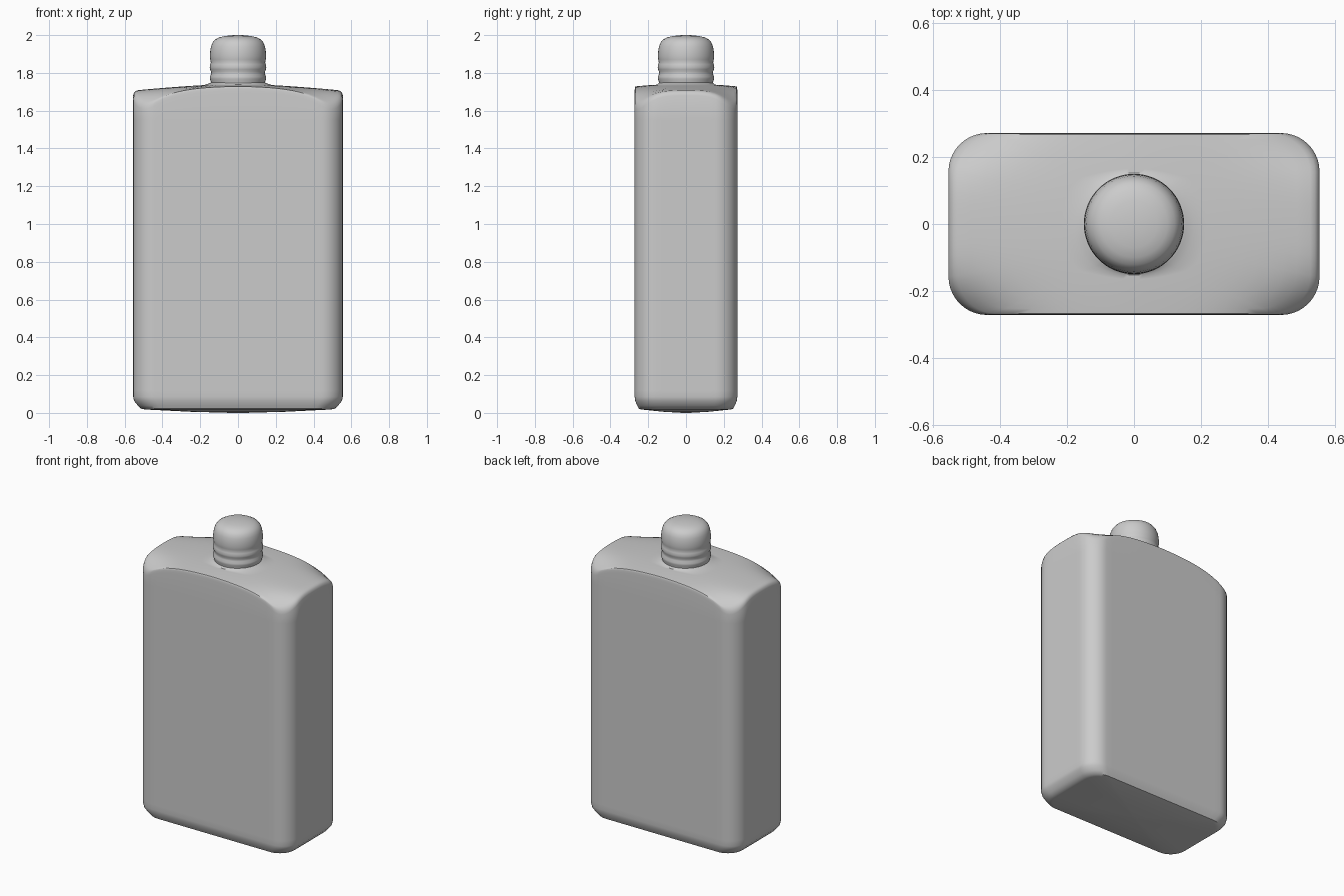
import bpy, bmesh
from math import sin, cos, pi, atan2

if "Cube" in bpy.data.objects:
    bpy.data.objects.remove(bpy.data.objects["Cube"])

HX, HY, R = 0.555, 0.272, 0.115


def rounded_rect(hx, hy, r, nx=20, ny=10, nc=10):
    """Counter-clockwise rounded rectangle, fixed point count."""
    pts = []
    corners = [(1, 1, 0), (-1, 1, 1), (-1, -1, 2), (1, -1, 3)]
    for i, (sx, sy, q) in enumerate(corners):
        cx, cy = sx * (hx - r), sy * (hy - r)
        arc = [(cx + r * cos(q * pi / 2 + k * pi / 2 / nc),
                cy + r * sin(q * pi / 2 + k * pi / 2 / nc)) for k in range(nc + 1)]
        pts += arc
        n = nx if i % 2 == 0 else ny
        tx, ty, tq = corners[(i + 1) % 4]
        ex, ey = tx * (hx - r) + r * cos(tq * pi / 2), ty * (hy - r) + r * sin(tq * pi / 2)
        ax, ay = arc[-1]
        pts += [(ax + (ex - ax) * k / n, ay + (ey - ay) * k / n) for k in range(1, n)]
    return pts


def shoulder_z(x, y):
    """Crowned shoulder that falls away at the four corners."""
    u, v = min(abs(x) / HX, 1), min(abs(y) / HY, 1)
    return 1.742 - 0.036 * u ** 1.5 - 0.014 * v ** 2 - 0.13 * u ** 4 * v ** 4


def loft(name, rings):
    bm = bmesh.new()
    rows = [[bm.verts.new(p) for p in ring] for ring in rings]
    n = len(rows[0])
    for a, b in zip(rows, rows[1:]):
        for i in range(n):
            j = (i + 1) % n
            bm.faces.new((a[i], a[j], b[j], b[i]))
    for row, flip in ((rows[0], True), (rows[-1], False)):
        bm.faces.new(row[::-1] if flip else row)
    bmesh.ops.recalc_face_normals(bm, faces=bm.faces)
    mesh = bpy.data.meshes.new(name)
    bm.to_mesh(mesh)
    bm.free()
    obj = bpy.data.objects.new(name, mesh)
    bpy.context.collection.objects.link(obj)
    bpy.ops.object.select_all(action='DESELECT')
    obj.select_set(True)
    bpy.context.view_layer.objects.active = obj
    bpy.ops.object.shade_smooth_by_angle(angle=0.7)
    return obj


# Bottle body: slightly bulging base, soft chamfer, straight walls
rings = []
for hx, hy, r, z in [(0.03, 0.015, 0.01, 0.0), (0.25, 0.12, 0.06, 0.006),
                     (0.49, 0.235, 0.10, 0.018), (0.512, 0.25, 0.105, 0.022),
                     (0.53, 0.258, 0.11, 0.038), (0.55, 0.269, R, 0.064),
                     (HX, HY, R, 0.085), (HX, HY, R, 0.12), (HX, HY, R, 0.6),
                     (HX, HY, R, 1.1), (HX, HY, R, 1.55)]:
    rings.append([(x, y, z) for x, y in rounded_rect(hx, hy, r)])

# Rolled shoulder edge
for inx, iny, drop in [(0, 0, 0.025), (0.005, 0.001, 0.011), (0.014, 0.002, 0.003),
                       (0.028, 0.004, 0)]:
    rings.append([(x, y, shoulder_z(x, y) - drop)
                  for x, y in rounded_rect(HX - inx, HY - iny, R)])

# Shoulder surface blending into the round neck
rim = rings[-1]
for t in [0.1, 0.2, 0.3, 0.4, 0.5, 0.6, 0.7, 0.8, 0.9, 0.96, 1.0]:
    ring = []
    for x, y, _ in rim:
        a = atan2(y / HY, x / HX)
        px, py = x + (0.14 * cos(a) - x) * t, y + (0.14 * sin(a) - y) * t
        ring.append((px, py, shoulder_z(px, py) + 0.012 * max(0, t - 0.9) / 0.1))
    rings.append(ring)
loft("bottle_body", rings)

# Neck and domed cap with shallow ribs
profile = [(0.14, 1.70), (0.143, 1.745), (0.144, 1.755), (0.149, 1.768), (0.149, 1.78),
           (0.143, 1.793), (0.142, 1.805), (0.148, 1.818), (0.15, 1.83), (0.147, 1.845),
           (0.144, 1.855), (0.147, 1.87), (0.149, 1.89), (0.147, 1.915), (0.143, 1.94),
           (0.135, 1.96), (0.122, 1.976), (0.1, 1.988), (0.07, 1.995), (0.035, 1.999),
           (0.008, 2.0)]
loft("neck_and_cap", [[(r * cos(k * pi / 32), r * sin(k * pi / 32), z) for k in range(64)]
                      for r, z in profile])
